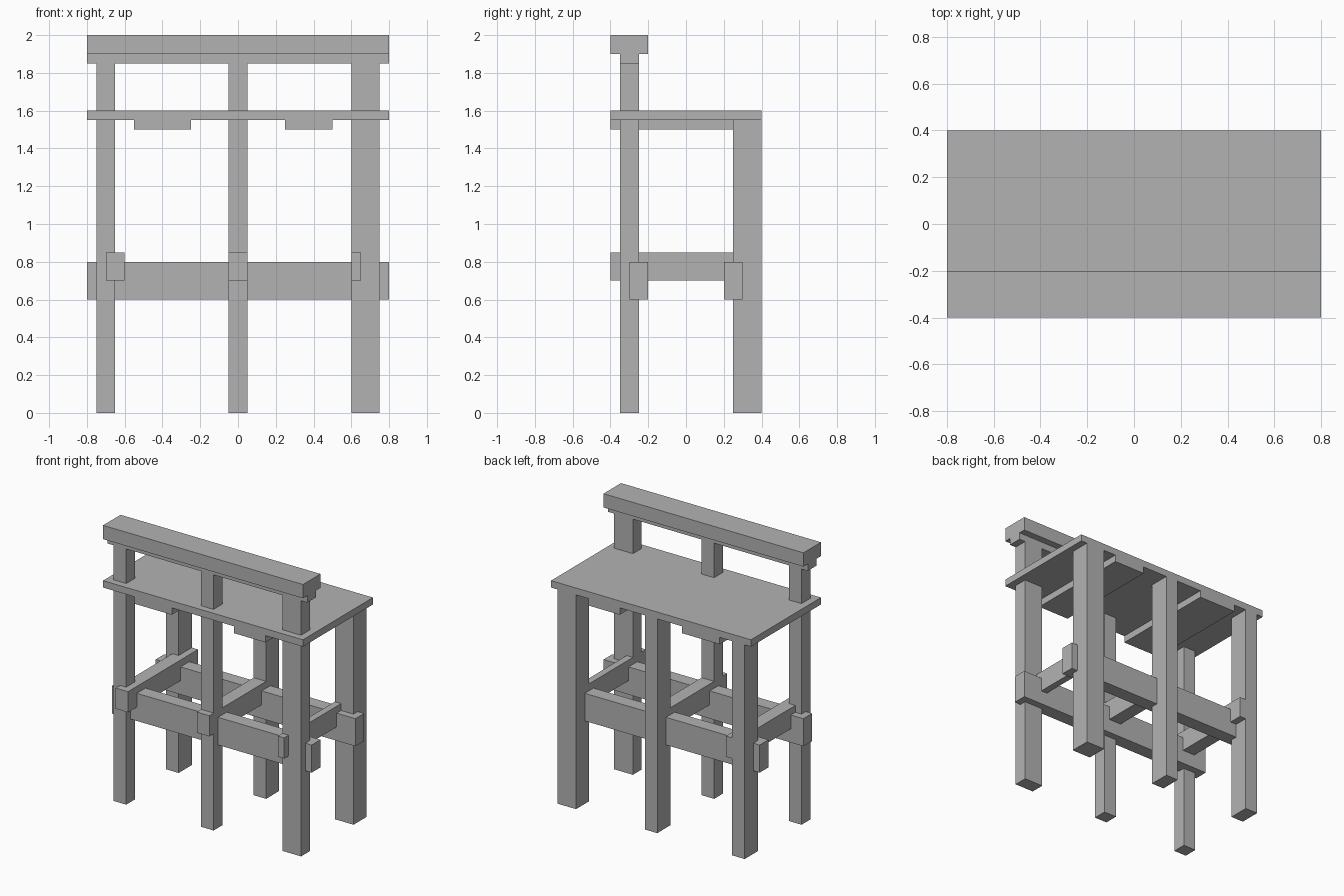
import bpy
from mathutils import Vector

# Remove the default cube
default = bpy.data.objects.get("Cube")
if default:
    bpy.data.objects.remove(default, do_unlink=True)

# One plain grey for the whole piece
GREY = (0.45, 0.45, 0.45, 1.0)
grey = bpy.data.materials.new("plain_grey")
grey.use_nodes = True
grey.diffuse_color = GREY
for node in grey.node_tree.nodes:
    if node.type == 'BSDF_PRINCIPLED':
        node.inputs["Base Color"].default_value = GREY


def beam(name, x, y, z):
    """Box spanning the given (low, high) range on each axis."""
    low, high = (Vector(c) for c in zip(x, y, z))
    bpy.ops.mesh.primitive_cube_add(size=1, location=(low + high) / 2)
    obj = bpy.context.object
    obj.name = obj.data.name = name
    obj.scale = high - low
    bpy.ops.object.transform_apply(location=False, rotation=False, scale=True)
    obj.data.materials.append(grey)
    return obj


FULL_X = (-0.8, 0.8)
FULL_Y = (-0.4, 0.4)
FRONT_POST_Y = (-0.35, -0.25)
BACK_POST_Y = (0.25, 0.4)

# Posts: the front row rises through the top to carry the upper beam
posts = {"left": (0.6, 0.75), "middle": (-0.05, 0.05), "right": (-0.75, -0.65)}
for side, x in posts.items():
    beam(f"front_{side}_post", x, FRONT_POST_Y, (0, 1.9))
    beam(f"back_{side}_post", x, BACK_POST_Y, (0, 1.55))

# Long rails between the posts
beam("front_rail", FULL_X, (-0.3, -0.2), (0.6, 0.8))
beam("back_rail", FULL_X, (0.2, 0.3), (0.6, 0.8))

# Cross rails running front to back
cross_rails = {"left": (0.6, 0.65), "middle": (-0.05, 0.05), "right": (-0.7, -0.6)}
for side, x in cross_rails.items():
    beam(f"{side}_cross_rail", x, FULL_Y, (0.7, 0.85))

# Table top with battens underneath
beam("table_top", FULL_X, FULL_Y, (1.55, 1.6))
beam("left_batten", (0.25, 0.5), FULL_Y, (1.5, 1.55))
beam("right_batten", (-0.55, -0.25), FULL_Y, (1.5, 1.55))

# Upper beam and the narrow strip below it
beam("upper_strip", FULL_X, FRONT_POST_Y, (1.85, 1.9))
beam("upper_beam", FULL_X, (-0.4, -0.2), (1.9, 2.0))
